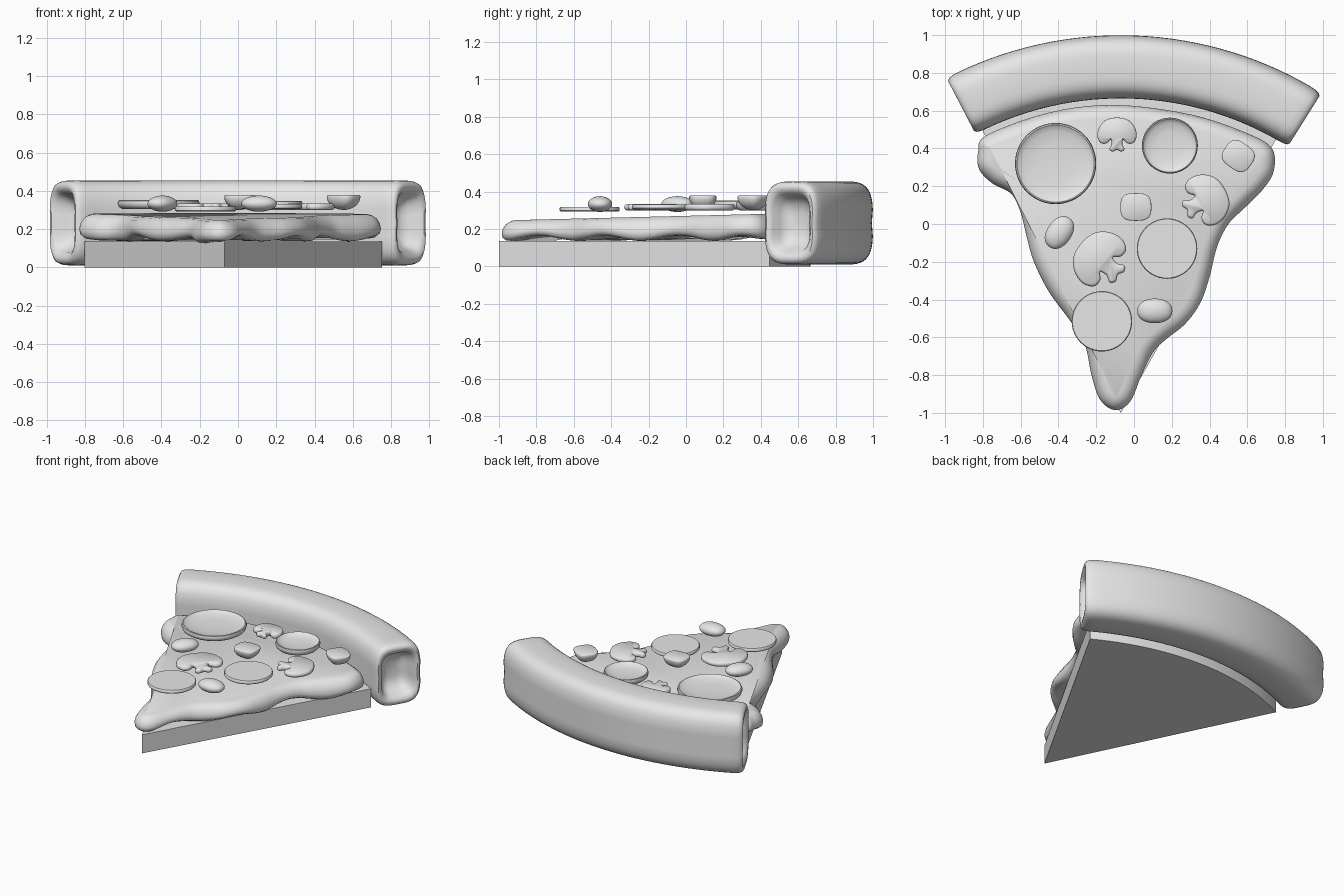
import bpy, bmesh, math
from math import sin, cos, pi, radians, exp
from mathutils import Vector

cube = bpy.data.objects.get("Cube")
if cube:
    bpy.data.objects.remove(cube, do_unlink=True)

GREY = (0.8, 0.8, 0.8, 1)
mat = bpy.data.materials.new("plain grey")
mat.use_nodes = True
mat.diffuse_color = GREY
mat.node_tree.nodes["Principled BSDF"].inputs["Base Color"].default_value = GREY

TIP = Vector((-0.07, -1.0))     # point of the slice, centre of its arcs


def loft(name, rings, angle=40):
    """Skin a stack of closed rings and cap both ends."""
    bm = bmesh.new()
    loops = [[bm.verts.new(p) for p in ring] for ring in rings]
    n = len(loops[0])
    for a, b in zip(loops, loops[1:]):
        for i in range(n):
            j = (i + 1) % n
            bm.faces.new((a[i], a[j], b[j], b[i]))
    bm.faces.new(loops[0])
    bm.faces.new(loops[-1])
    bmesh.ops.recalc_face_normals(bm, faces=bm.faces)
    mesh = bpy.data.meshes.new(name)
    bm.to_mesh(mesh)
    bm.free()
    mesh.materials.append(mat)
    obj = bpy.data.objects.new(name, mesh)
    bpy.context.collection.objects.link(obj)
    bpy.ops.object.select_all(action='DESELECT')
    obj.select_set(True)
    bpy.context.view_layer.objects.active = obj
    bpy.ops.object.shade_smooth_by_angle(angle=radians(angle))
    return obj


def smooth_loop(points, steps):
    """Closed Catmull-Rom curve through the points."""
    pts, out = [Vector(p) for p in points], []
    n = len(pts)
    for i in range(n):
        a, b, c, d = (pts[(i + k) % n] for k in (-1, 0, 1, 2))
        for s in range(steps):
            t = s / steps
            out.append(0.5 * (2*b + (c - a)*t + (2*a - 5*b + 4*c - d)*t*t
                              + (3*b - a - 3*c + d)*t**3))
    return out


def inset(loop, dist):
    """Shrink a counter-clockwise loop along its normals."""
    out = []
    for i, p in enumerate(loop):
        t = (loop[(i + 1) % len(loop)] - loop[i - 1]).normalized()
        out.append(p + Vector((-t.y, t.x)) * dist)
    return out


def polar(r, a):
    return TIP + Vector((cos(a), sin(a))) * r


def ellipse(rx, ry, power=2.0, n=40):
    def axis(v):
        return math.copysign(abs(v) ** (2 / power), v)
    return [Vector((rx * axis(cos(2*pi*i/n)), ry * axis(sin(2*pi*i/n)))) for i in range(n)]


def place(loop, at, turn=0, scale=1, z=0):
    c, s = cos(radians(turn)), sin(radians(turn))
    return [(at[0] + scale*(p.x*c - p.y*s), at[1] + scale*(p.x*s + p.y*c), z) for p in loop]


# Flat wedge under the cheese
A0, A1 = radians(60.4), radians(116.1)
wedge = [TIP] + [polar(1.665, A0 + (A1 - A0) * i / 32) for i in range(33)]
loft("dough_base", [[(p.x, p.y, z) for p in wedge] for z in (0, 0.135)], 30)

# Curved crust with a fine seam at mid height and dented ends
section = ellipse(0.168, 0.223, 3.6, 48)
section[0].x -= 0.006
section[24].x += 0.006
B0, B1 = radians(57.9), radians(117.5)
end = [(3.6, 0.25), (3.2, 0.45), (2.2, 0.6), (0.6, 0.7), (0.05, 0.8),
       (0, 0.88), (0.3, 0.95), (0.9, 0.985), (2, 1)]
steps = [(B0 + radians(d), s) for d, s in end]
steps += [(B0 + (B1 - B0) * i / 32, 1) for i in range(2, 31)]
steps += [(B1 - radians(d), s) for d, s in reversed(end)]
rings = []
for a, s in steps:
    ring = []
    for q in section:
        p = polar(1.832 + q.x * s, a)
        ring.append((p.x, p.y, 0.232 + q.y * s))
    rings.append(ring)
loft("crust", rings)

# Melted cheese sheet with a wavy, drooping rim
outline = [(-0.78, 0.47), (-0.825, 0.38), (-0.82, 0.29), (-0.75, 0.215), (-0.65, 0.16),
           (-0.6, 0.06), (-0.57, -0.06), (-0.53, -0.2), (-0.45, -0.36), (-0.34, -0.51),
           (-0.26, -0.64), (-0.225, -0.8), (-0.18, -0.93), (-0.1, -0.985), (-0.02, -0.94),
           (0.04, -0.8), (0.1, -0.68), (0.17, -0.61), (0.27, -0.53), (0.35, -0.42),
           (0.4, -0.28), (0.44, -0.12), (0.5, 0), (0.58, 0.08), (0.68, 0.18),
           (0.74, 0.28), (0.73, 0.4), (0.6, 0.48), (0.3, 0.58), (-0.1, 0.63), (-0.45, 0.59)]
rim = smooth_loop(outline, 5)
rings = []
for d, h in [(0.06, 0), (0.025, 0.02), (0.005, 0.15), (0, 0.35), (0.006, 0.58),
             (0.022, 0.8), (0.045, 0.94), (0.07, 1)]:
    ring = []
    for i, p in enumerate(inset(rim, d)):
        top = 0.27 + 0.025 * p.y
        q = rim[i]
        drip = exp(-((q.x + 0.2)**2 + (q.y + 0.75)**2) / 0.012)
        low = 0.15 + 0.014 * sin(q.y * 14 + q.x * 5) - 0.035 * drip
        ring.append((p.x, p.y, low + (top - low) * h))
    rings.append(ring)
loft("cheese", rings, 60)

# Sausage slices: two dished, two flat
DISHED = [(0.88, 0), (0.97, 0.012), (1, 0.03), (0.98, 0.043), (0.95, 0.046),
          (0.91, 0.04), (0.8, 0.031), (0.5, 0.024), (0.1, 0.022)]
FLAT = [(0.96, 0), (1, 0.006), (1, 0.021), (0.975, 0.026)]
for i, (x, y, r, z, prof) in enumerate([
        (-0.415, 0.32, 0.215, 0.305, DISHED), (0.19, 0.415, 0.148, 0.3, DISHED),
        (0.175, -0.13, 0.16, 0.305, FLAT), (-0.17, -0.515, 0.16, 0.292, FLAT)]):
    disc = ellipse(r, r, n=48)
    loft(f"sausage_slice_{i + 1}", [place(disc, (x, y), 0, s, z + h) for s, h in prof])

# Mushroom slices: half profile mirrored, stem towards -y
half = [(0.12, -0.47), (0.21, -0.4), (0.15, -0.27), (0.18, -0.14), (0.3, -0.24),
        (0.46, -0.22), (0.55, -0.03), (0.49, 0.22), (0.3, 0.42)]
shape = [(0, -0.42)] + half + [(0, 0.48)] + [(-x, y) for x, y in reversed(half)]
slice_loop = smooth_loop(shape, 5)
for i, (x, y, size, turn) in enumerate([(-0.09, 0.472, 0.19, 0), (0.375, 0.125, 0.255, -62),
                                        (-0.175, -0.19, 0.285, 49)]):
    loft(f"mushroom_slice_{i + 1}",
         [place(inset(slice_loop, d), (x, y), turn, size, 0.3 + h)
          for d, h in [(0.04, 0), (0.01, 0.006), (0, 0.016), (0.012, 0.027), (0.045, 0.034)]], 50)

# Whole olives
for i, (x, y, turn) in enumerate([(-0.395, -0.045, 55), (0.11, -0.46, 0)]):
    oval = ellipse(0.093, 0.065, 2.2)
    loft(f"olive_{i + 1}", [place(oval, (x, y), turn, cos(a), 0.333 + 0.042 * sin(a))
                            for a in (radians(-88 + 11 * k) for k in range(17))])

# Halved olives, flat side up
for i, (x, y, turn) in enumerate([(0.01, 0.09, 0), (0.552, 0.36, -35)]):
    oval = ellipse(0.082, 0.073, 3)
    prof = [(cos(a), 0.37 + 0.07 * sin(a)) for a in (radians(-87 + 11 * k) for k in range(9))]
    prof += [(0.98, 0.375), (0.92, 0.378)]
    loft(f"olive_half_{i + 1}", [place(oval, (x, y), turn, s, z) for s, z in prof])
